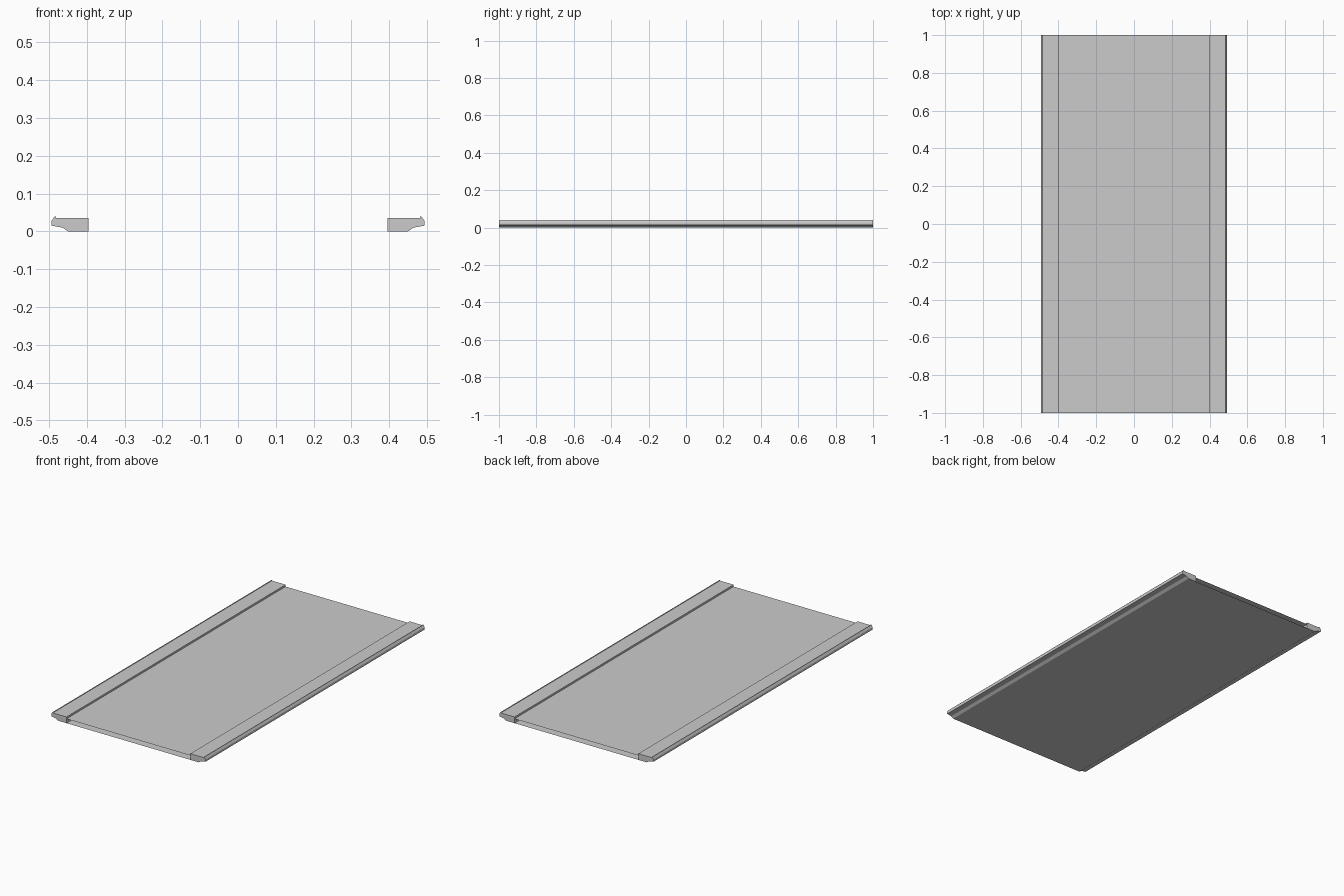
import bpy

if "Cube" in bpy.data.objects:
    bpy.data.objects.remove(bpy.data.objects["Cube"])

LENGTH = 2.0
HALF = LENGTH / 2

def make_mesh(name, verts, faces):
    mesh = bpy.data.meshes.new(name)
    mesh.from_pydata(verts, [], faces)
    mesh.update()
    obj = bpy.data.objects.new(name, mesh)
    bpy.context.collection.objects.link(obj)
    return obj

def extrude_profile(name, profile, side):
    # profile is counter-clockwise in (x, z) for the right side
    pts = [(side * x, z) for x, z in profile]
    if side < 0:
        pts.reverse()
    n = len(pts)
    verts = [(x, y, z) for y in (-HALF, HALF) for x, z in pts]
    faces = [tuple(range(n)), tuple(reversed(range(n, 2 * n)))]
    for i in range(n):
        j = (i + 1) % n
        faces.append((j, i, i + n, j + n))
    return make_mesh(name, verts, faces)

def sheet(name, x0, x1, z, up):
    verts = [(x0, -HALF, z), (x1, -HALF, z), (x1, HALF, z), (x0, HALF, z)]
    return make_mesh(name, verts, [(0, 1, 2, 3) if up else (3, 2, 1, 0)])

# Side rails with a chamfered outer edge and a small raised lip
rail = [(0.396, 0.0), (0.450, 0.0), (0.465, 0.010), (0.493, 0.015),
        (0.493, 0.028), (0.485, 0.040), (0.481, 0.040), (0.483, 0.036),
        (0.396, 0.036)]
for side, label in ((-1, "left"), (1, "right")):
    extrude_profile(label + "_rail", rail, side)

# Thin open-ended deck: recessed top skin and flat bottom skin
sheet("deck_top", -0.396, 0.404, 0.025, True)
sheet("deck_bottom", -0.396, 0.396, 0.0, False)
